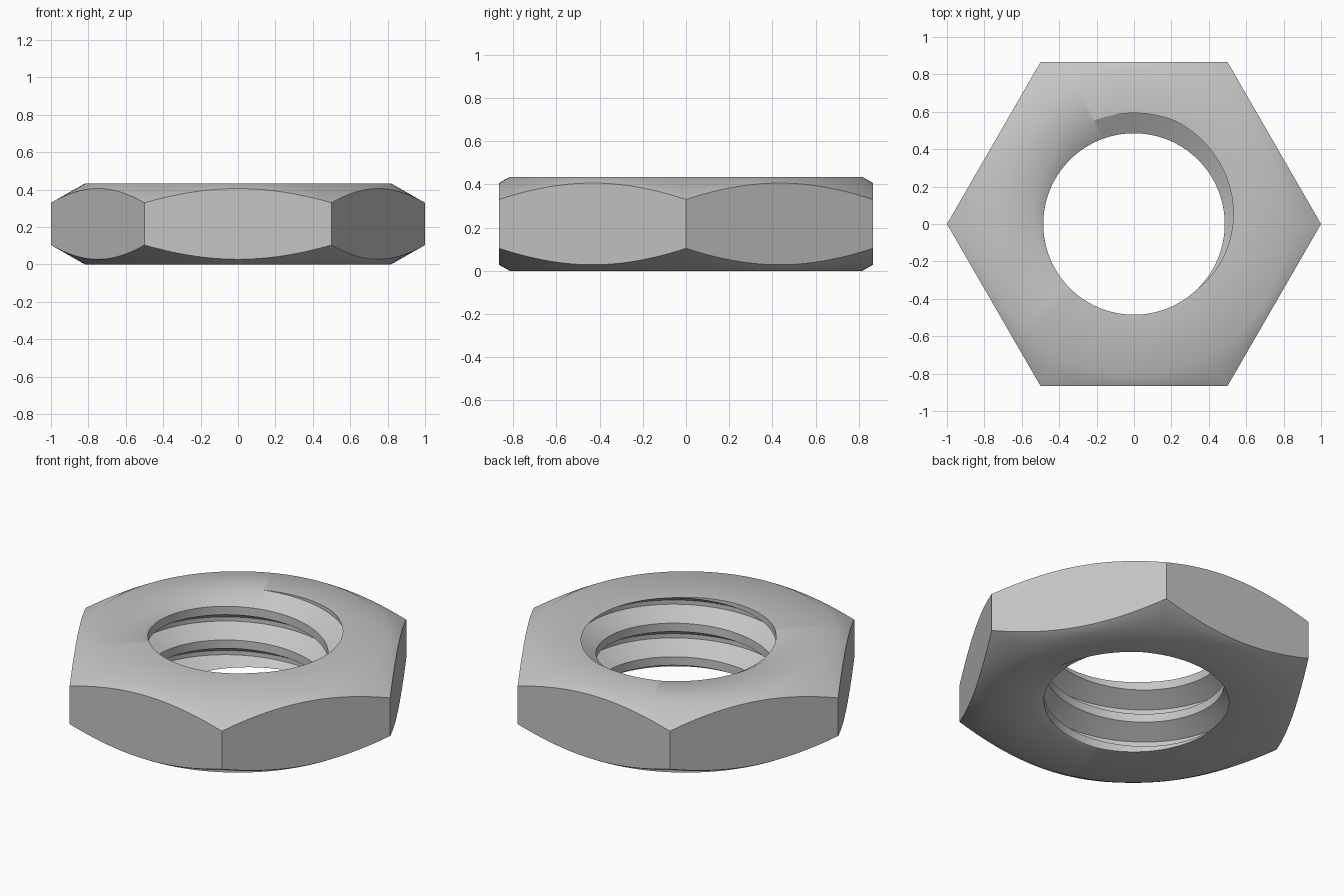
import bpy, bmesh
from math import sin, cos, pi, radians, sqrt

default_cube = bpy.data.objects.get("Cube")
if default_cube:
    bpy.data.objects.remove(default_cube, do_unlink=True)

HEIGHT = 0.434
FLAT = sqrt(3) / 2            # centre to flat side
CHAMFER_R = 0.817             # where the cone meets the end faces
CHAMFER_SLOPE = 0.568
PITCH = 0.2
MINOR, MAJOR = 0.485, 0.593   # thread radii
N = 144                       # steps around
CREST, ROOT = 3 / 8, 1 / 16   # thread profile breakpoints, in pitches


def thread_radius(step, z):
    """Radius of the threaded bore at an angular step and height."""
    u = (z - HEIGHT) / PITCH - step / N + 0.25
    a = abs((u + 0.5) % 1 - 0.5)
    t = min(max((a - ROOT) / (CREST - ROOT), 0), 1)
    return MAJOR + (MINOR - MAJOR) * t


bm = bmesh.new()
bore = {}


def vert(step, r, z):
    a = 2 * pi * step / N
    return bm.verts.new((r * cos(a), r * sin(a), z))


def bore_vert(step, u):
    """Helix point, clamped to the two end faces."""
    z = min(max(HEIGHT + PITCH * (step / N - 0.25 + u), 0), HEIGHT)
    key = (step % N, round(z, 5))
    if key not in bore:
        bore[key] = vert(step % N, thread_radius(step, z), z)
    return bore[key]


# Threaded bore: right-hand helix swept through all turns
profile = [-CREST, -ROOT, ROOT, CREST, 1 - CREST]
for step in range(-4 * N, 2 * N):
    for low, high in zip(profile, profile[1:]):
        corners = [bore_vert(step, low), bore_vert(step + 1, low),
                   bore_vert(step + 1, high), bore_vert(step, high)]
        unique = list(dict.fromkeys(corners))
        if len(unique) > 2:
            bm.faces.new(unique)

# Hexagonal body: end faces, conical chamfers and flat sides
columns = []
for step in range(N):
    a = (2 * pi * step / N) % (pi / 3) - pi / 6
    r = FLAT / cos(a)
    drop = (r - CHAMFER_R) * CHAMFER_SLOPE
    columns.append([bore[step, round(HEIGHT, 5)],
                    vert(step, CHAMFER_R, HEIGHT),
                    vert(step, r, HEIGHT - drop),
                    vert(step, r, drop),
                    vert(step, CHAMFER_R, 0),
                    bore[step, 0]])
for step in range(N):
    a, b = columns[step], columns[(step + 1) % N]
    for k in range(len(a) - 1):
        bm.faces.new((a[k], a[k + 1], b[k + 1], b[k]))

bmesh.ops.recalc_face_normals(bm, faces=bm.faces)
mesh = bpy.data.meshes.new("hex_nut")
bm.to_mesh(mesh)
bm.free()

# Plain steel
steel = bpy.data.materials.new("grey_steel")
steel.use_nodes = True
colour = (0.56, 0.56, 0.56, 1)
steel.diffuse_color = colour
steel.node_tree.nodes["Principled BSDF"].inputs["Base Color"].default_value = colour
mesh.materials.append(steel)

nut = bpy.data.objects.new("hex_nut", mesh)
bpy.context.collection.objects.link(nut)
bpy.ops.object.select_all(action="DESELECT")
nut.select_set(True)
bpy.context.view_layer.objects.active = nut
bpy.ops.object.shade_smooth_by_angle(angle=radians(32))
